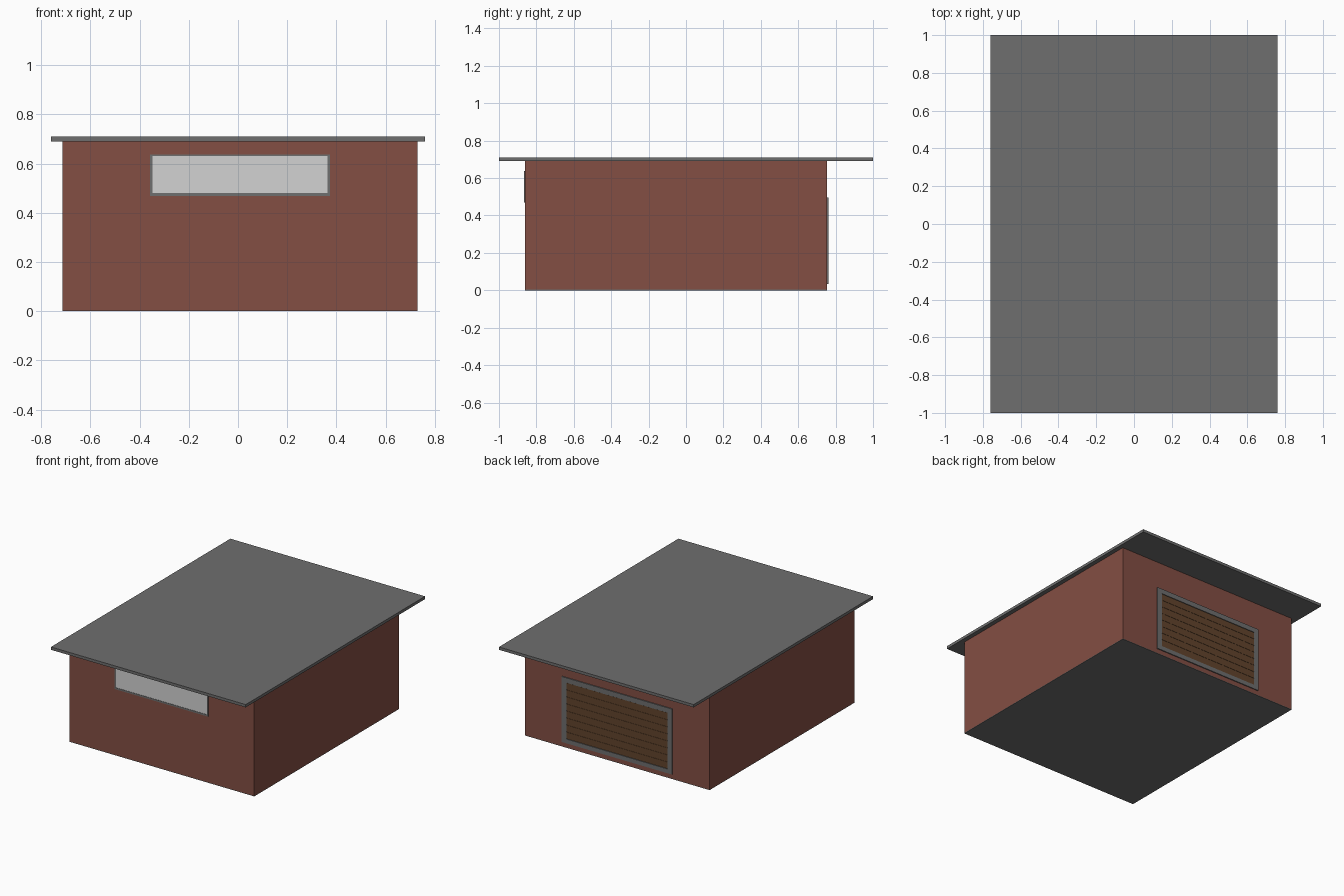
import bpy, bmesh

if "Cube" in bpy.data.objects:
    bpy.data.objects.remove(bpy.data.objects["Cube"])


def colour(name, r, g, b):
    lin = [((c / 255 + 0.055) / 1.055) ** 2.4 for c in (r, g, b)]
    m = bpy.data.materials.new(name)
    m.diffuse_color = (*lin, 1)
    m.use_nodes = True
    m.node_tree.nodes["Principled BSDF"].inputs["Base Color"].default_value = m.diffuse_color
    return m


BRICK = colour("brick_red", 131, 78, 67)
GREY = colour("concrete_grey", 110, 110, 110)
GLASS = colour("pale_glass", 210, 210, 210)
WOOD = colour("brown_wood", 98, 68, 44)


def boxes(name, mat, spans):
    """One object made of boxes, each given as (x0, x1, y0, y1, z0, z1)."""
    bm = bmesh.new()
    for x0, x1, y0, y1, z0, z1 in spans:
        verts = bmesh.ops.create_cube(bm, size=1)["verts"]
        bmesh.ops.scale(bm, vec=(x1 - x0, y1 - y0, z1 - z0), verts=verts)
        bmesh.ops.translate(bm, vec=((x0 + x1) / 2, (y0 + y1) / 2, (z0 + z1) / 2), verts=verts)
    me = bpy.data.meshes.new(name)
    bm.to_mesh(me)
    bm.free()
    me.materials.append(mat)
    ob = bpy.data.objects.new(name, me)
    bpy.context.collection.objects.link(ob)
    return ob


def frame(name, x0, x1, y0, y1, z0, z1, side, top, bottom):
    """Rectangular surround: two jambs, a head and a sill."""
    boxes(name, GREY, [
        (x0, x0 + side, y0, y1, z0, z1),
        (x1 - side, x1, y0, y1, z0, z1),
        (x0 + side, x1 - side, y0, y1, z1 - top, z1),
        (x0 + side, x1 - side, y0, y1, z0, z0 + bottom)])


# Building shell
WX0, WX1, WY0, WY1 = -0.713, 0.729, -0.86, 0.755
boxes("floor_slab", GREY, [(WX0, WX1, WY0, WY1, 0, 0.004)])
boxes("brick_walls", BRICK, [(WX0, WX1, WY0, WY1, 0.004, 0.69)])
boxes("flat_roof", GREY, [(-0.76, 0.76, -1, 1, 0.69, 0.71)])

# Front strip window
frame("window_frame", -0.357, 0.373, WY0 - 0.005, WY0, 0.469, 0.637, 0.01, 0.006, 0.012)
boxes("window_glass", GLASS, [(-0.347, 0.363, WY0 - 0.003, WY0, 0.481, 0.631)])

# Back garage door: surround, backing panel and horizontal planks
frame("door_frame", -0.425, 0.437, WY1, WY1 + 0.007, 0.035, 0.497, 0.037, 0.035, 0.03)
DX0, DX1, DZ0, DZ1 = -0.388, 0.4, 0.065, 0.462
boxes("door_panel", WOOD, [(DX0, DX1, WY1, WY1 + 0.002, DZ0, DZ1)])
rows = 8
pitch = (DZ1 - DZ0) / rows
boxes("door_planks", WOOD, [
    (DX0, DX1, WY1 + 0.002, WY1 + 0.004, DZ0 + i * pitch + 0.002, DZ0 + (i + 1) * pitch - 0.002)
    for i in range(rows)])
